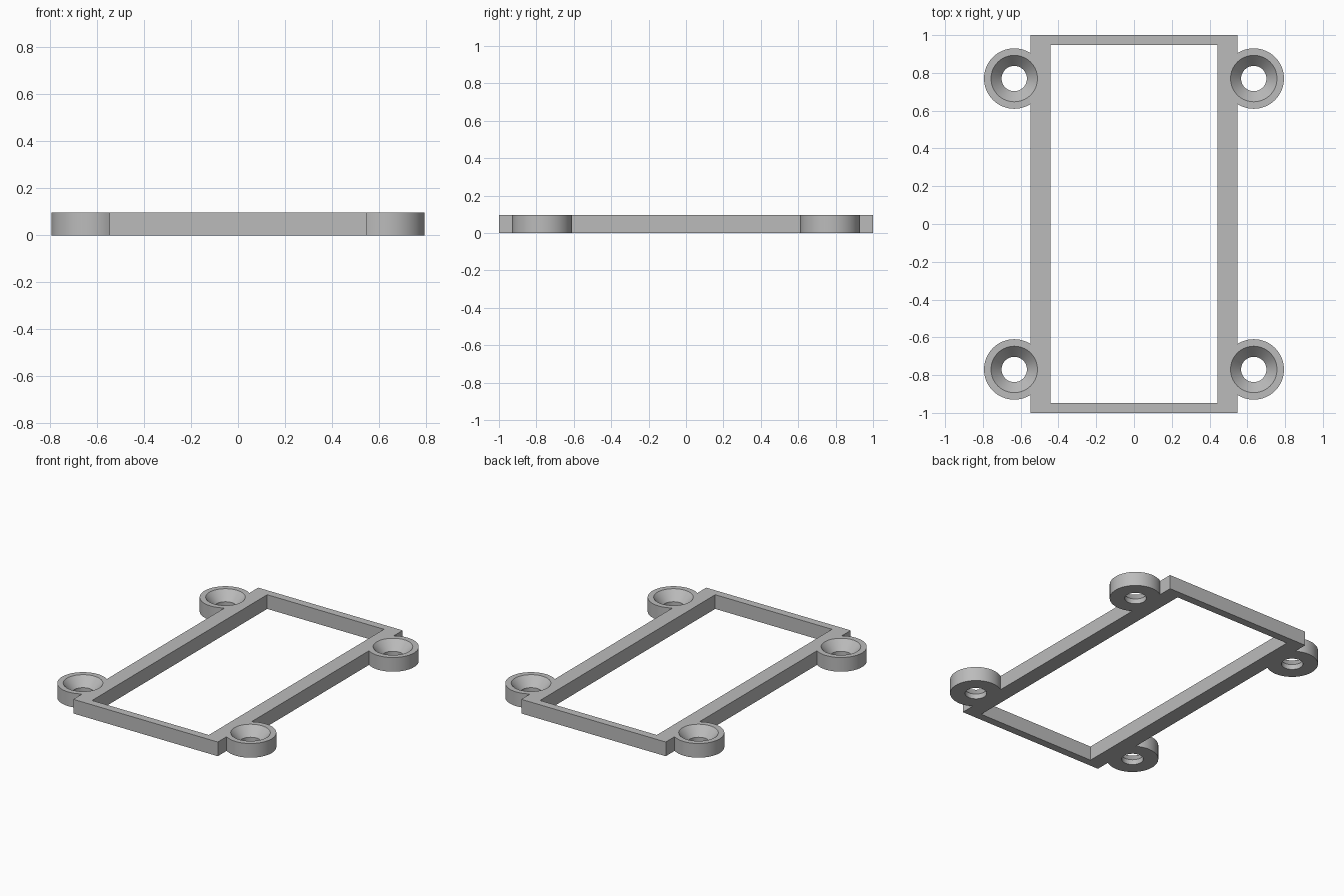
import bpy, bmesh
from math import radians

if "Cube" in bpy.data.objects:
    bpy.data.objects.remove(bpy.data.objects["Cube"])

HEIGHT = 0.097
EAR_X, EAR_Y = 0.634, 0.77
EAR_R, SINK_R, HOLE_R = 0.16, 0.123, 0.067
SINK_Z = 0.034  # bottom of the countersink cone

grey = bpy.data.materials.new("mid grey plastic")
grey.use_nodes = True
colour = (0.5, 0.5, 0.5, 1)
grey.diffuse_color = colour
grey.node_tree.nodes["Principled BSDF"].inputs["Base Color"].default_value = colour


def lathe(name, profile, x, y, sides=64):
    """Closed solid of revolution from (radius, z) points, bottom to top."""
    bpy.ops.mesh.primitive_circle_add(vertices=sides, radius=1)
    obj = bpy.context.object
    obj.name = name
    bm = bmesh.new()
    bm.from_mesh(obj.data)
    ring = list(bm.verts)
    base = [v.co.copy() for v in ring]
    bottom = bm.faces.new(ring)
    for i, (r, z) in enumerate(profile):
        if i:
            edges = [e for e in bm.edges if all(v in ring for v in e.verts)]
            new = bmesh.ops.extrude_edge_only(bm, edges=edges)["geom"]
            moved = {v for v in new if isinstance(v, bmesh.types.BMVert)}
            ring = [next(e.other_vert(v) for e in v.link_edges
                         if e.other_vert(v) in moved) for v in ring]
        for v, b in zip(ring, base):
            v.co = (x + b.x * r, y + b.y * r, z)
    bm.faces.new(ring)
    bmesh.ops.recalc_face_normals(bm, faces=bm.faces)
    bm.to_mesh(obj.data)
    bm.free()
    obj.data.materials.append(grey)
    return obj


def box(name, x, y, z0, z1):
    bpy.ops.mesh.primitive_cube_add(size=1, location=(0, 0, (z0 + z1) / 2))
    obj = bpy.context.object
    obj.name = name
    obj.scale = (2 * x, 2 * y, z1 - z0)
    bpy.ops.object.transform_apply(location=True, rotation=False, scale=True)
    obj.data.materials.append(grey)
    return obj


def combine(target, tool, operation):
    """Apply a boolean and discard the tool."""
    mod = target.modifiers.new(operation, "BOOLEAN")
    mod.operation, mod.solver, mod.object = operation, "EXACT", tool
    bpy.context.view_layer.objects.active = target
    bpy.ops.object.modifier_apply(modifier=mod.name)
    bpy.data.objects.remove(tool)


# Rectangular frame
frame = box("mounting_frame", 0.547, 1.0, 0, HEIGHT)
corners = [(sx * EAR_X, sy * EAR_Y) for sx in (-1, 1) for sy in (-1, 1)]

# Round screw ears
for x, y in corners:
    combine(frame, lathe("ear", [(EAR_R, 0), (EAR_R, HEIGHT)], x, y), "UNION")

# Central opening
combine(frame, box("opening", 0.442, 0.947, -0.1, 0.2), "DIFFERENCE")

# Countersunk screw holes
over = 0.01
slope = (SINK_R - HOLE_R) / (HEIGHT - SINK_Z)
hole = [(HOLE_R, -over), (HOLE_R, SINK_Z), (SINK_R + slope * over, HEIGHT + over)]
for x, y in corners:
    combine(frame, lathe("screw_hole", hole, x, y), "DIFFERENCE")

bpy.ops.object.select_all(action="DESELECT")
frame.select_set(True)
bpy.context.view_layer.objects.active = frame
bpy.ops.object.shade_smooth_by_angle(angle=radians(30))
